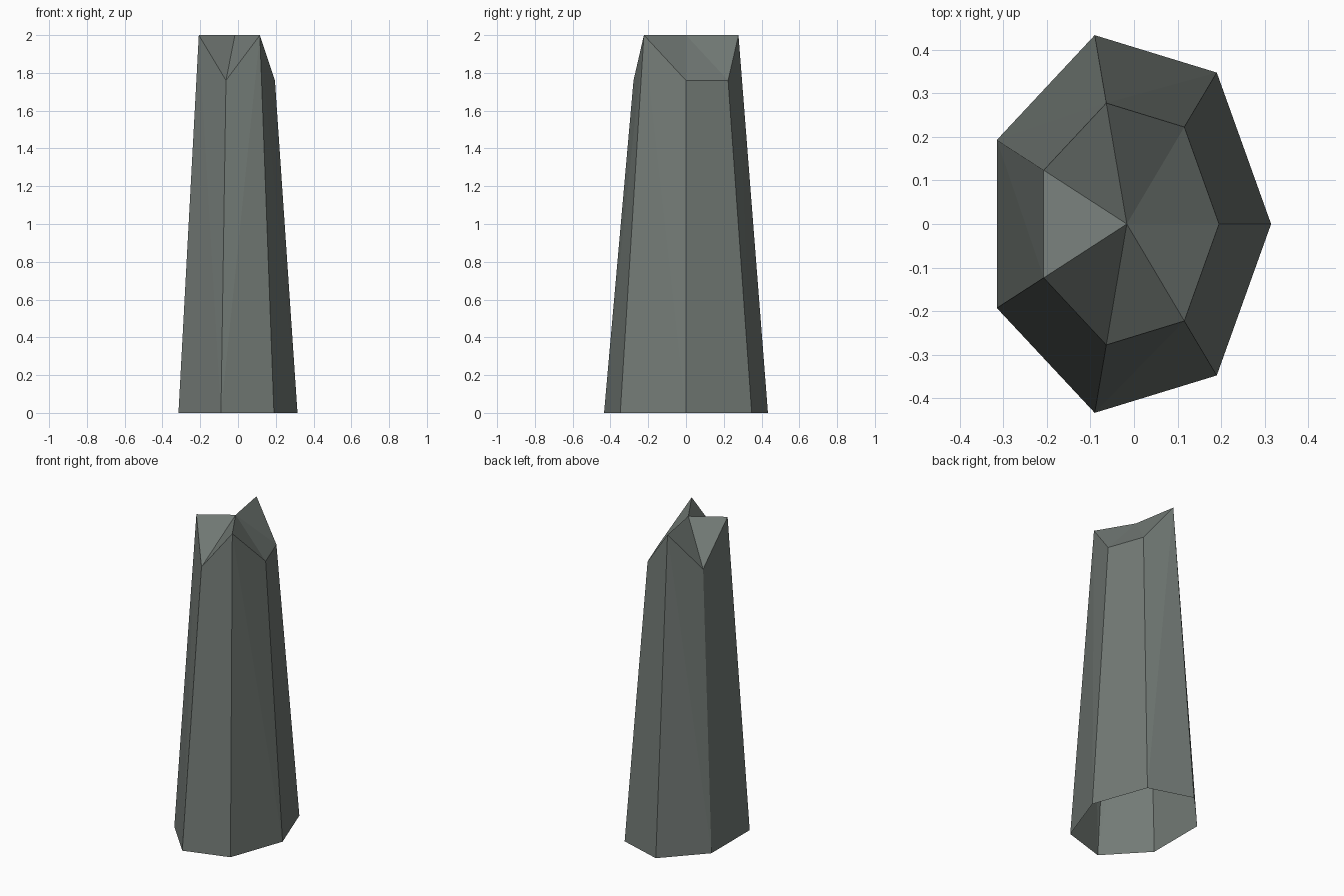
import bpy
import bmesh
import math

if "Cube" in bpy.data.objects:
    bpy.data.objects.remove(bpy.data.objects["Cube"])

SIDES = 7
CX = -0.0165                      # ring centre so the outline is centred on x
TOP, NOTCH = 2.0, 1.76
tip_heights = [NOTCH, NOTCH, TOP, NOTCH, TOP, NOTCH, TOP]

bm = bmesh.new()


def ring(rx, ry, heights):
    """Seven-sided elliptical ring with a height for each corner."""
    verts = []
    for i, z in enumerate(heights):
        a = math.tau * i / SIDES
        verts.append(bm.verts.new((CX + rx * math.cos(a), ry * math.sin(a), z)))
    return verts


# Wide open base and narrower jagged rim
base = ring(0.3315, 0.445, [0.0] * SIDES)
rim = ring(0.212, 0.285, tip_heights)
crown = bm.verts.new((CX, 0, TOP))

for i in range(SIDES):
    j = (i + 1) % SIDES
    # Tapered side, folded from the tall rim corner to the opposite base corner
    if tip_heights[i] > tip_heights[j]:
        bm.faces.new((base[i], base[j], rim[i]))
        bm.faces.new((base[j], rim[j], rim[i]))
    else:
        bm.faces.new((base[i], base[j], rim[j]))
        bm.faces.new((base[i], rim[j], rim[i]))
    # Faceted top
    bm.faces.new((rim[i], rim[j], crown))

mesh = bpy.data.meshes.new("stone_pillar")
bm.to_mesh(mesh)
bm.free()
pillar = bpy.data.objects.new("stone_pillar", mesh)
bpy.context.collection.objects.link(pillar)

# Dark grey-green stone
stone = bpy.data.materials.new("stone")
stone.diffuse_color = (0.17, 0.195, 0.18, 1)
stone.use_nodes = True
stone.node_tree.nodes["Principled BSDF"].inputs["Base Color"].default_value = stone.diffuse_color
mesh.materials.append(stone)
